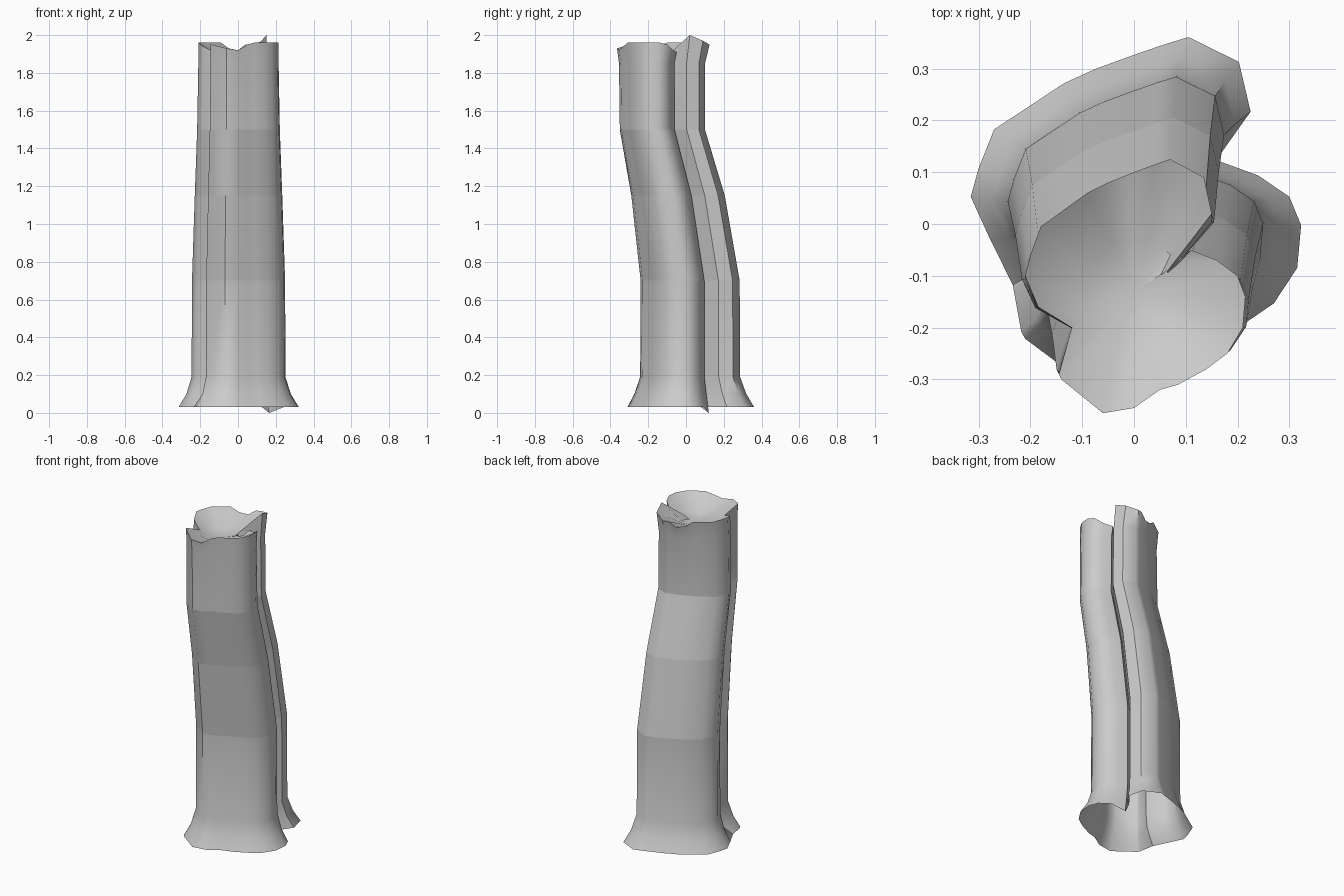
import bpy, bmesh, math
from mathutils import Vector

old = bpy.data.objects.get("Cube")
if old:
    bpy.data.objects.remove(old, do_unlink=True)

bark = bpy.data.materials.new("grey_bark")
bark.use_nodes = True
GREY = (0.6, 0.6, 0.6, 1)
bark.diffuse_color = GREY
bark.node_tree.nodes["Principled BSDF"].inputs["Base Color"].default_value = GREY

# Broken rim, counter-clockwise from the front: x, y and height (hundredths)
RIM = [(-6, -36.5, 193), (0, -35.5, 192), (5, -32, 195), (8.5, -31, 196),
       (14, -28, 196), (18, -25, 196), (21, -20, 196), (21.5, -14, 196),
       (20, -10, 195), (16, -7, 192), (11, -5, 191),
       (6.5, -9, 190),
       (15, 2, 200), (13.5, 9, 197), (7, 12.5, 195), (4, 11.5, 195), (0, 10, 192),
       (-5, 8, 193), (-9, 6, 196), (-18, -.5, 196), (-20, -6, 196),
       (-21, -10, 196), (-18.5, -16, 194),
       (-12, -20, 191),
       (-14.5, -29, 195), (-14, -30, 195)]
RIM = [Vector(p) / 100 for p in RIM]
NOTCHES = (11, 23)          # creases between the two lobes
SPUR = 10                   # root tip that reaches the ground
CENTRE = Vector((0, -.12, 0))
HEART = Vector((0, -.13, 1.87))

# Trunk levels: height, width scale, depth scale, y offset, sharp band edge
LEVELS = [(.03, 1.5, 1.37, .025, False), (.1, 1.3, 1.21, .023, False),
          (.19, 1.17, 1.08, .022, False), (.7, 1.16, 1.07, .022, True),
          (1.15, 1.09, 1.01, -.042, True), (1.5, 1.03, .92, -.125, True),
          (1.85, 1, .93, -.127, False)]

bm = bmesh.new()


def bridge(low, high):
    """Join two closed loops with quads."""
    n = len(low)
    for i in range(n):
        j = (i + 1) % n
        bm.faces.new((low[i], low[j], high[j], high[i]))


# Trunk: the rim outline scaled and leaned at each level, open underneath
loops = []
for z, sx, sy, cy, sharp in LEVELS:
    loop = []
    for i, p in enumerate(RIM):
        d = p - CENTRE
        spread = 1.3 if i in NOTCHES and z == LEVELS[0][0] else 1
        height = 0 if i == SPUR and z == LEVELS[0][0] else z
        loop.append(bm.verts.new((d.x * sx * spread, cy + d.y * sy * spread, height)))
    loops.append(loop)
loops.append([bm.verts.new(p) for p in RIM])

# Hollow top: jagged rim sloping down to a shallow heart
inner = []
for p in RIM:
    d = Vector((p.x - HEART.x, p.y - HEART.y, 0))
    d *= min(.1, .8 * d.length) / d.length
    inner.append(bm.verts.new((HEART.x + d.x, HEART.y + d.y, HEART.z + .01)))
loops.append(inner)
for low, high in zip(loops, loops[1:]):
    bridge(low, high)
heart = bm.verts.new(HEART)
for a, b in zip(inner, inner[1:] + inner[:1]):
    bm.faces.new((a, b, heart))

# Crisp edges where the trunk bends, at the rim, and down the creases
rings = [loop for loop, level in zip(loops, LEVELS) if level[4]] + [loops[-2]]
for loop in rings:
    for a, b in zip(loop, loop[1:] + loop[:1]):
        bm.edges.get((a, b)).smooth = False
for low, high in zip(loops, loops[1:]):
    for i in NOTCHES:
        bm.edges.get((low[i], high[i])).smooth = False

mesh = bpy.data.meshes.new("tree_trunk")
bm.to_mesh(mesh)
bm.free()
mesh.materials.append(bark)
trunk = bpy.data.objects.new("tree_trunk", mesh)
bpy.context.collection.objects.link(trunk)
bpy.ops.object.select_all(action="DESELECT")
trunk.select_set(True)
bpy.context.view_layer.objects.active = trunk
bpy.ops.object.shade_smooth_by_angle(angle=math.radians(45))
